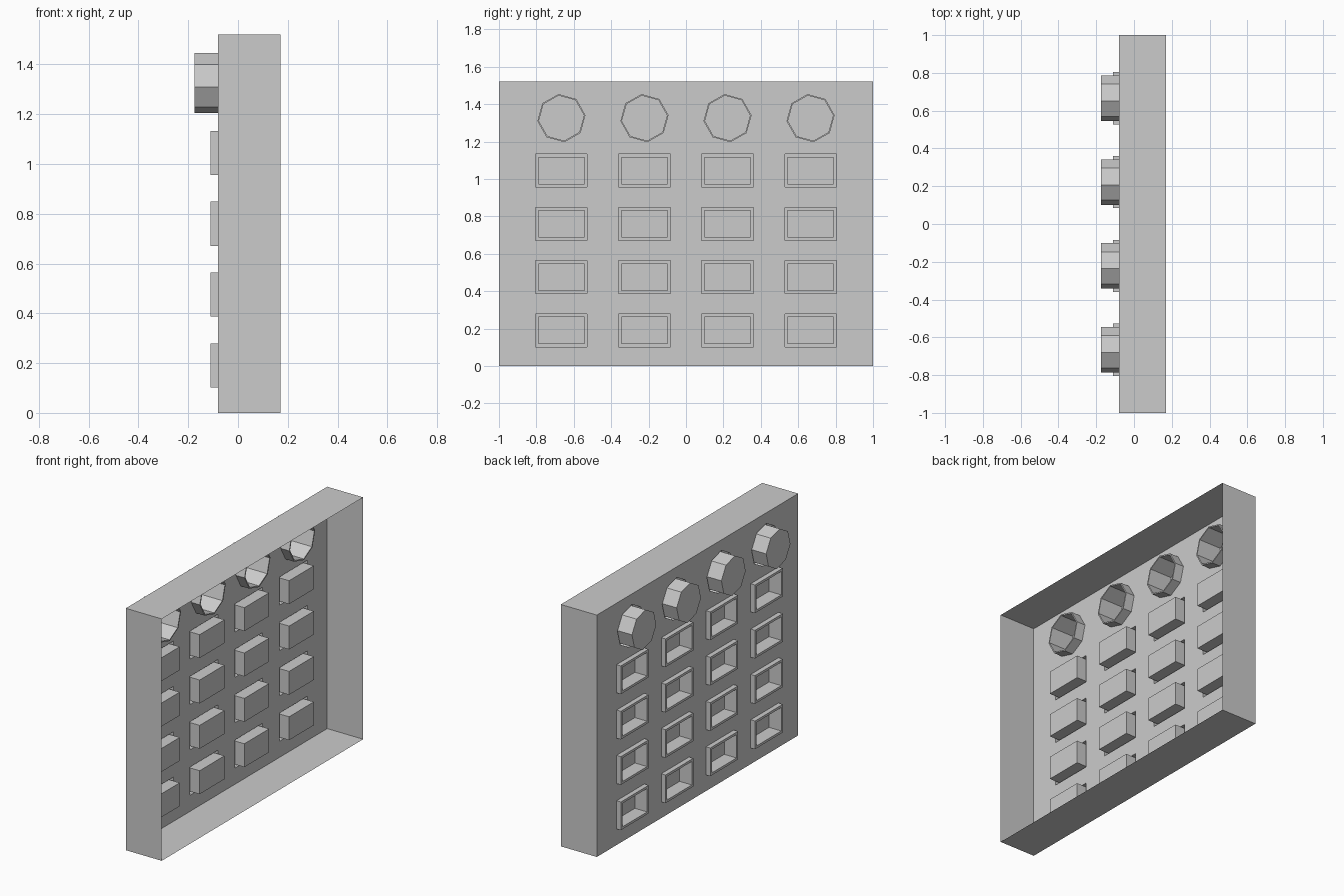
import bpy, bmesh
from math import cos, sin, radians

if "Cube" in bpy.data.objects:
    bpy.data.objects.remove(bpy.data.objects["Cube"])

grey = bpy.data.materials.new("plain_grey")
grey.use_nodes = True
grey.diffuse_color = (0.6, 0.6, 0.6, 1)
grey.node_tree.nodes["Principled BSDF"].inputs["Base Color"].default_value = (0.6, 0.6, 0.6, 1)

PLATE_X, OPEN_X = -0.08, 0.17
HEIGHT = 1.52
COLUMNS = [-0.666, -0.222, 0.222, 0.666]
ROWS = [0.19, 0.475, 0.76, 1.045]
KNOB_Z = 1.325


def rectangle(cy, cz, hy, hz):
    return [(cy + sy * hy, cz + sz * hz) for sy, sz in ((-1, -1), (1, -1), (1, 1), (-1, 1))]


def octagon(cy, cz, radius):
    angles = [radians(7 + 45 * i) for i in range(8)]
    return [(cy + radius * cos(a), cz + radius * sin(a)) for a in angles]


def finish(name, bm):
    mesh = bpy.data.meshes.new(name)
    bm.to_mesh(mesh)
    bm.free()
    mesh.materials.append(grey)
    obj = bpy.data.objects.new(name, mesh)
    bpy.context.collection.objects.link(obj)
    return obj


def sheet(name, sections, cap=True):
    """Thin surface through (x, outline) sections, closed at the last one."""
    bm = bmesh.new()
    rings = [[bm.verts.new((x, y, z)) for y, z in outline] for x, outline in sections]
    for a, b in zip(rings, rings[1:]):
        for i in range(len(a)):
            j = (i + 1) % len(a)
            bm.faces.new((a[i], b[i], b[j], a[j]))
    if cap:
        bm.faces.new(reversed(rings[-1]))
    return finish(name, bm)


# Outer walls of the tray, open towards +x
rim = rectangle(0, HEIGHT / 2, 1, HEIGHT / 2)
sheet("tray_walls", [(OPEN_X, rim), (PLATE_X, rim)], cap=False)

# Framed pockets: raised border, then sunk through the plate
holes = []
for r, z in enumerate(ROWS):
    for c, y in enumerate(COLUMNS):
        outer = rectangle(y, z, 0.138, 0.0885)
        inner = rectangle(y, z, 0.123, 0.0735)
        sheet(f"pocket_{r + 1}_{c + 1}",
              [(PLATE_X, outer), (-0.11, outer), (-0.11, inner), (-0.025, inner)])
        holes.append(outer)

# Hollow knobs: sunk groove, then raised out of the plate
for c, y in enumerate(COLUMNS):
    outer = octagon(y, KNOB_Z, 0.1295)
    inner = octagon(y, KNOB_Z, 0.1215)
    sheet(f"knob_{c + 1}",
          [(PLATE_X, outer), (-0.02, outer), (-0.02, inner), (-0.175, inner)])
    holes.append(outer)

# Plate with openings for every pocket and knob
bm = bmesh.new()
for outline in [rim] + holes:
    ring = [bm.verts.new((PLATE_X, y, z)) for y, z in outline]
    for i in range(len(ring)):
        bm.edges.new((ring[i - 1], ring[i]))
bmesh.ops.triangle_fill(bm, use_beauty=True, edges=bm.edges[:], normal=(-1, 0, 0))
for face in bm.faces:
    face.normal_update()
    if face.normal.x > 0:
        face.normal_flip()
finish("plate", bm)
